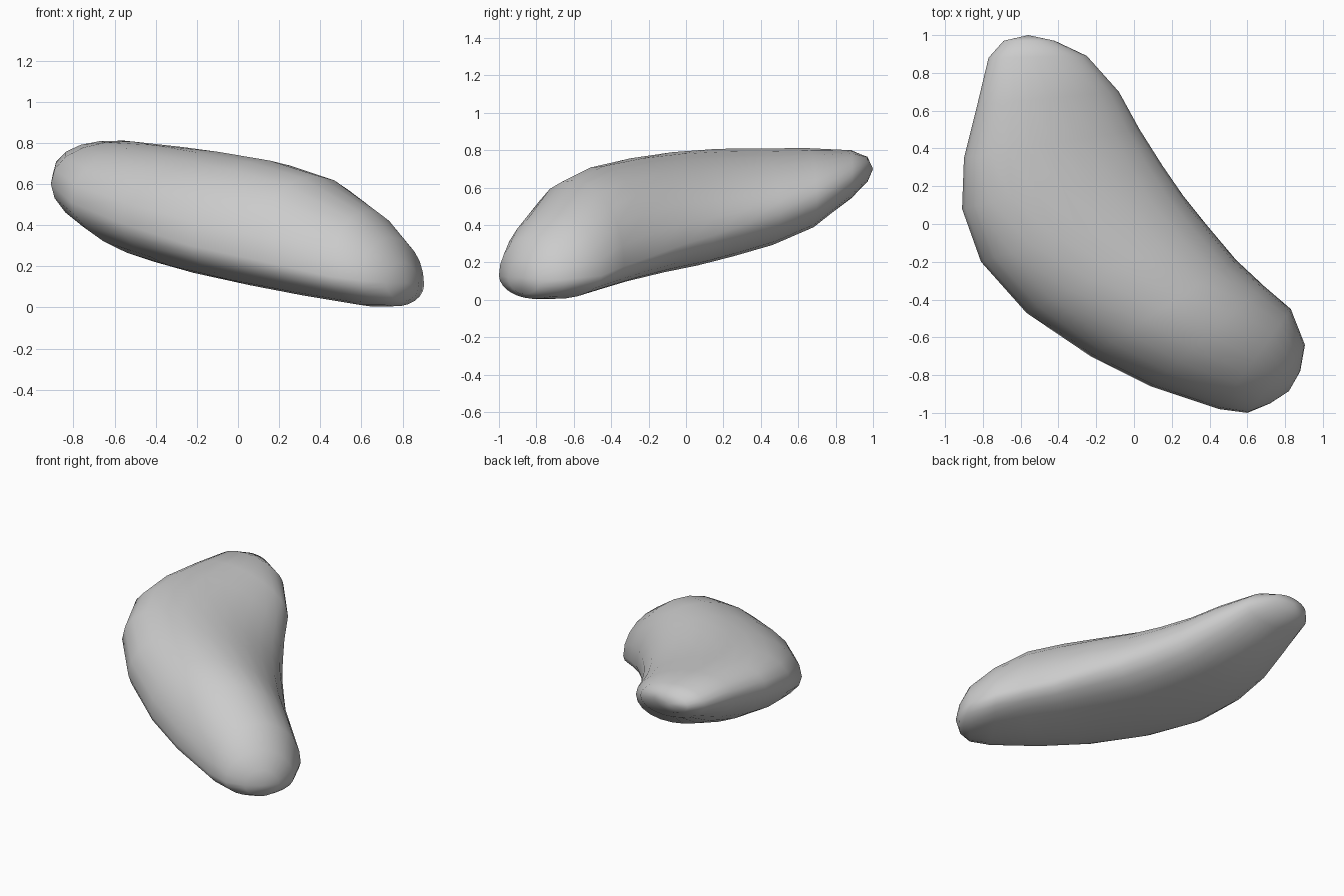
import bpy, bmesh, math
from mathutils import Vector

if "Cube" in bpy.data.objects:
    bpy.data.objects.remove(bpy.data.objects["Cube"])

# Stations along the bend: outer edge xyz, inner edge xyz, top z, bottom z
stations = [
    ((-.69, .97, .70), (-.42, .97, .70), .765, .63),
    ((-.77, .88, .70), (-.25, .89, .64), .80, .545),
    ((-.83, .63, .68), (-.08, .70, .53), .812, .385),
    ((-.90, .35, .65), (.03, .50, .46), .812, .29),
    ((-.91, .08, .60), (.15, .31, .40), .808, .23),
    ((-.81, -.20, .51), (.26, .15, .345), .79, .18),
    ((-.57, -.47, .41), (.38, 0, .30), .76, .14),
    ((-.23, -.70, .30), (.54, -.19, .23), .715, .09),
    ((.09, -.86, .23), (.69, -.33, .18), .64, .045),
    ((.45, -.98, .15), (.83, -.45, .13), .47, .005),
    ((.60, -1.0, .13), (.905, -.64, .11), .34, .005),
    ((.72, -.95, .12), (.88, -.78, .11), .22, .03),
]
tips = ((-.56, 1.0, .70), (.82, -.885, .12))
SEG = 24


def section(bm, outer, inner, top, bottom):
    """Tilted oval ring with separate upper and lower heights."""
    o, i = Vector(outer), Vector(inner)
    c, w = (o + i) / 2, (o - i) / 2
    up = math.sqrt(max((top - c.z) ** 2 - w.z ** 2, 0))
    down = math.sqrt(max((c.z - bottom) ** 2 - w.z ** 2, 0))
    ring = []
    for k in range(SEG):
        a = 2 * math.pi * k / SEG
        s = math.sin(a)
        p = c + w * math.cos(a)
        p.z += s * (up if s > 0 else down)
        ring.append(bm.verts.new(p))
    return ring


# Curved bean body lofted through the sections
bm = bmesh.new()
rings = [section(bm, *s) for s in stations]
for a, b in zip(rings, rings[1:]):
    for k in range(SEG):
        n = (k + 1) % SEG
        bm.faces.new((a[k], a[n], b[n], b[k]))

# Rounded ends
for ring, tip in ((rings[0], tips[0]), (rings[-1], tips[1])):
    v = bm.verts.new(tip)
    for k in range(SEG):
        bm.faces.new((ring[k], ring[(k + 1) % SEG], v))

bmesh.ops.recalc_face_normals(bm, faces=bm.faces)
for f in bm.faces:
    f.smooth = True
mesh = bpy.data.meshes.new("curved_body")
bm.to_mesh(mesh)
bm.free()
body = bpy.data.objects.new("curved_body", mesh)
bpy.context.collection.objects.link(body)
